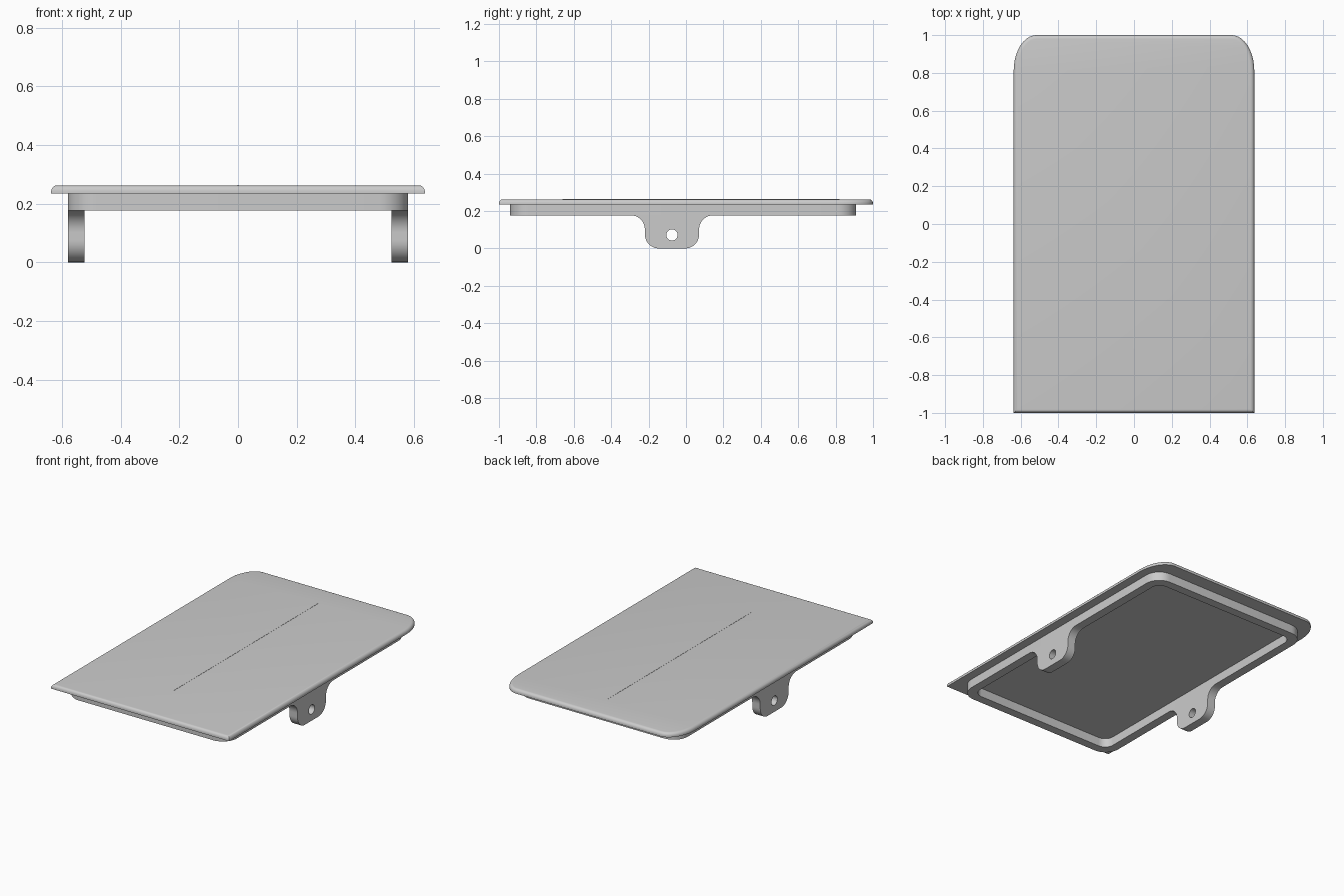
import bpy, bmesh, math
from mathutils import Matrix

cube = bpy.data.objects.get("Cube")
if cube:
    bpy.data.objects.remove(cube, do_unlink=True)

grey = bpy.data.materials.new("plain_grey")
grey.use_nodes = True
COLOUR = (0.6, 0.6, 0.6, 1)
grey.diffuse_color = COLOUR
grey.node_tree.nodes["Principled BSDF"].inputs["Base Color"].default_value = COLOUR


def arc(cx, cy, rx, ry, start, end, steps=10):
    """Points of an elliptical arc, angles in degrees."""
    angles = [math.radians(start + (end - start) * i / steps) for i in range(steps + 1)]
    return [(cx + rx * math.cos(a), cy + ry * math.sin(a)) for a in angles]


def rounded_rect(x, y0, y1, r):
    return (arc(x - r, y1 - r, r, r, 0, 90) + arc(r - x, y1 - r, r, r, 90, 180)
            + arc(r - x, y0 + r, r, r, 180, 270) + arc(x - r, y0 + r, r, r, 270, 360))


def extruded(name, loops, depth, matrix):
    """Fill the loops (outline, then holes) and give them a depth along local z."""
    curve = bpy.data.curves.new(name + "_profile", 'CURVE')
    curve.dimensions = '2D'
    curve.fill_mode = 'BOTH'
    curve.extrude = depth / 2
    for loop in loops:
        spline = curve.splines.new('POLY')
        spline.points.add(len(loop) - 1)
        for point, (x, y) in zip(spline.points, loop):
            point.co = (x, y, 0, 1)
        spline.use_cyclic_u = True
    helper = bpy.data.objects.new(name + "_profile", curve)
    bpy.context.collection.objects.link(helper)
    mesh = bpy.data.meshes.new_from_object(
        helper.evaluated_get(bpy.context.evaluated_depsgraph_get()))
    bpy.data.objects.remove(helper, do_unlink=True)
    bm = bmesh.new()
    bm.from_mesh(mesh)
    bmesh.ops.transform(bm, matrix=Matrix.Translation((0, 0, depth / 2)), verts=bm.verts)
    bmesh.ops.transform(bm, matrix=matrix, verts=bm.verts)
    bmesh.ops.remove_doubles(bm, verts=bm.verts, dist=0.0002)
    bmesh.ops.recalc_face_normals(bm, faces=bm.faces)
    bm.to_mesh(mesh)
    bm.free()
    return finish(name, mesh)


def finish(name, mesh):
    mesh.name = name
    mesh.materials.clear()
    mesh.materials.append(grey)
    obj = bpy.data.objects.new(name, mesh)
    bpy.context.collection.objects.link(obj)
    bpy.ops.object.select_all(action='DESELECT')
    obj.select_set(True)
    bpy.context.view_layer.objects.active = obj
    bpy.ops.object.shade_smooth_by_angle(angle=math.radians(32))
    return obj


# Cover plate: square front corners, rounded back corners, softened top edge
W, BASE, TOP = 0.637, 0.235, 0.262
outline = ([(-W, -1), (W, -1)] + arc(W - 0.12, 0.81, 0.12, 0.19, 0, 90)
           + arc(0.12 - W, 0.81, 0.12, 0.19, 90, 180))
bm = bmesh.new()
bottom = bm.faces.new([bm.verts.new((x, y, BASE)) for x, y in outline])
up = bmesh.ops.extrude_face_region(bm, geom=[bottom], use_keep_orig=True)["geom"]
top = [f for f in up if isinstance(f, bmesh.types.BMFace)][0]
bmesh.ops.translate(bm, vec=(0, 0, TOP - BASE), verts=top.verts)
bmesh.ops.recalc_face_normals(bm, faces=bm.faces)
bmesh.ops.bevel(bm, geom=list(top.edges), offset=0.02, segments=5, profile=0.5,
                affect='EDGES', clamp_overlap=True)
mesh = bpy.data.meshes.new("cover_plate")
bm.to_mesh(mesh)
bm.free()
finish("cover_plate", mesh)

# Rim standing under the plate
R, T, RIM = 0.58, 0.057, 0.177
extruded("under_rim",
         [rounded_rect(R, -0.94, 0.91, 0.1), rounded_rect(R - T, T - 0.94, 0.91 - T, 0.06)],
         BASE - RIM, Matrix.Translation((0, 0, RIM)))

# Pivot tabs flush with the rim sides, flared at the top and drilled
MID, HALF, C = -0.075, 0.145, 0.075
right_half = (arc(MID + HALF - C, C, C, C, 270, 360)
              + arc(MID + HALF + C, RIM - C, C, C, 180, 90))
left_half = [(2 * MID - y, z) for y, z in reversed(right_half)]
hole = arc(MID, 0.072, 0.03, 0.03, 0, 345, 23)
# Local x, y, z become world y, z, x
turn = Matrix(((0, 0, 1, 0), (1, 0, 0, 0), (0, 1, 0, 0), (0, 0, 0, 1)))
for name, x in (("left_pivot_tab", R - T), ("right_pivot_tab", -R)):
    extruded(name, [right_half + left_half, hole], T, Matrix.Translation((x, 0, 0)) @ turn)

# Hairline seam along the middle of the plate
extruded("centre_seam", [[(-0.002, -0.66), (0.002, -0.66), (0.002, 0.82), (-0.002, 0.82)]],
         0.001, Matrix.Translation((0, 0, TOP)))
